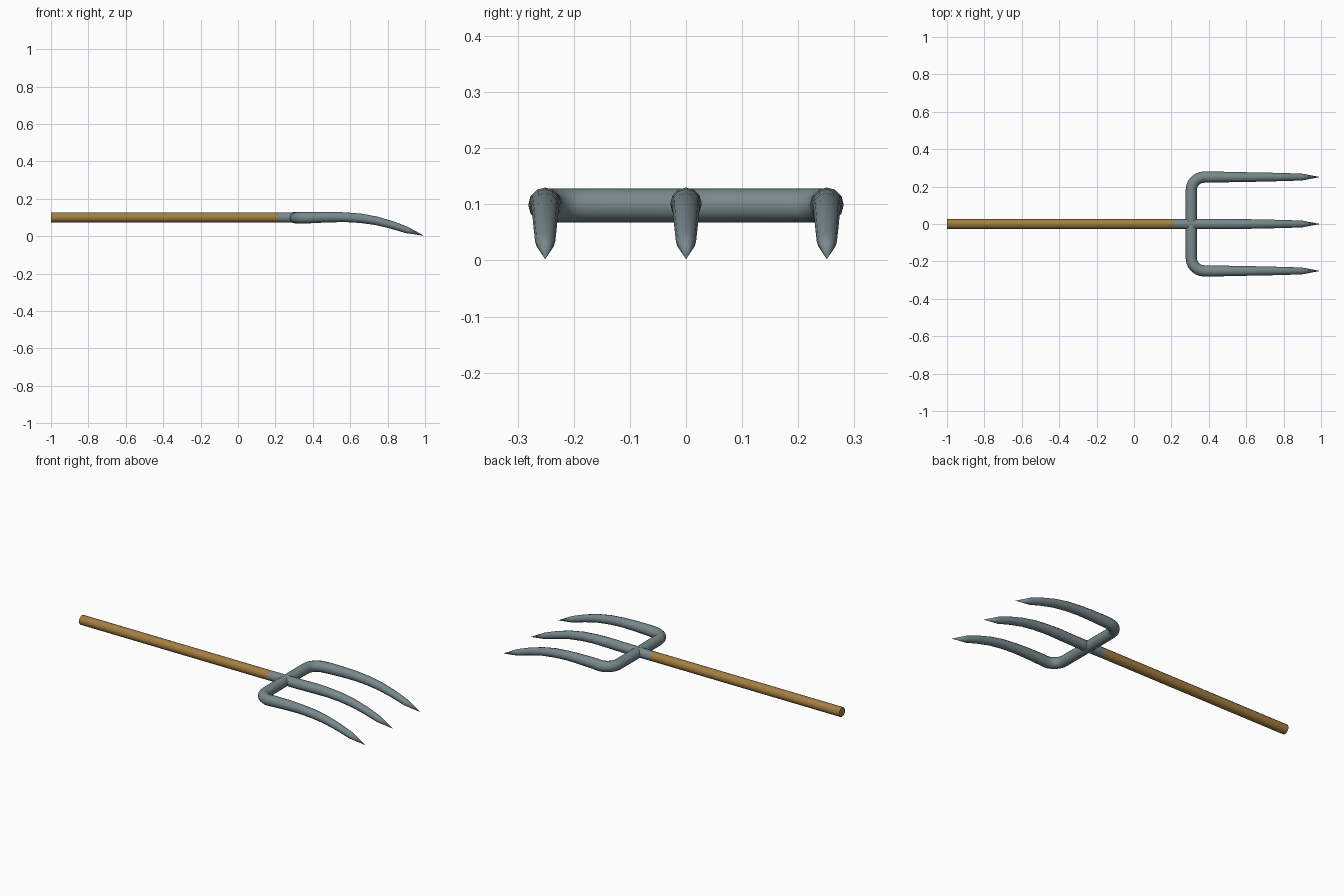
import bpy, bmesh, math
from mathutils import Vector

if "Cube" in bpy.data.objects:
    bpy.data.objects.remove(bpy.data.objects["Cube"])


def material(name, color):
    m = bpy.data.materials.new(name)
    m.diffuse_color = (*color, 1)
    m.use_nodes = True
    m.node_tree.nodes["Principled BSDF"].inputs["Base Color"].default_value = m.diffuse_color
    return m


STEEL = material("grey_steel", (0.19, 0.25, 0.265))
WOOD = material("brown_wood", (0.37, 0.21, 0.055))


def tube(name, points, radii, mat, sides=12):
    """Sweep a circle along a path; a zero radius closes to a point."""
    bm = bmesh.new()
    pts = [Vector(p) for p in points]
    rings = []
    for i, p in enumerate(pts):
        a = (p - pts[i - 1]).normalized() if i else Vector()
        b = (pts[i + 1] - p).normalized() if i < len(pts) - 1 else Vector()
        t = (a + b).normalized()
        side = Vector((0, 0, 1)).cross(t).normalized()
        up = t.cross(side)
        if radii[i] == 0:
            rings.append([bm.verts.new(p)] * sides)
            continue
        rings.append([bm.verts.new(p + radii[i] * (
            side * math.cos(k * math.tau / sides) + up * math.sin(k * math.tau / sides)))
            for k in range(sides)])
    for r, s in zip(rings, rings[1:]):
        for k in range(sides):
            n = (k + 1) % sides
            quad = list(dict.fromkeys([r[k], r[n], s[n], s[k]]))
            bm.faces.new(quad)
    for r in (rings[0], rings[-1]):
        if r[0] is not r[1]:
            bm.faces.new(r)
    bmesh.ops.recalc_face_normals(bm, faces=bm.faces)
    mesh = bpy.data.meshes.new(name)
    bm.to_mesh(mesh)
    bm.free()
    mesh.materials.append(mat)
    ob = bpy.data.objects.new(name, mesh)
    bpy.context.collection.objects.link(ob)
    bpy.context.view_layer.objects.active = ob
    ob.select_set(True)
    bpy.ops.object.shade_smooth_by_angle(angle=math.radians(40))
    ob.select_set(False)
    return ob


# Tine profile: x, z, radius
TINE = [(0.40, 0.10, 0.030), (0.50, 0.102, 0.028), (0.58, 0.101, 0.026),
        (0.66, 0.095, 0.025), (0.74, 0.082, 0.023), (0.82, 0.061, 0.021),
        (0.90, 0.034, 0.018), (0.995, 0.002, 0.0)]

# Wooden handle and steel socket
tube("handle", [(-1, 0, 0.1), (0.21, 0, 0.1)], [0.027] * 2, WOOD)
tube("socket", [(0.21, 0, 0.1), (0.31, 0, 0.1)], [0.027, 0.028], STEEL)

# Middle tine
tube("middle_tine", [(0.30, 0, 0.1)] + [(x, 0, z) for x, z, r in TINE],
     [0.028] + [min(r, 0.028) for x, z, r in TINE], STEEL)

# Outer tines: crossbar half, rounded elbow, then the tine
for label, s in (("left", 1), ("right", -1)):
    path = [(0.306, 0, 0.098)]
    for k in range(7):
        a = k / 6 * math.pi / 2
        path.append((0.376 - 0.07 * math.cos(a), s * (0.181 + 0.07 * math.sin(a)), 0.098))
    radii = [0.030] * len(path)
    path += [(x, s * 0.251, z) for x, z, r in TINE]
    radii += [r for x, z, r in TINE]
    tube(label + "_tine", path, radii, STEEL)
